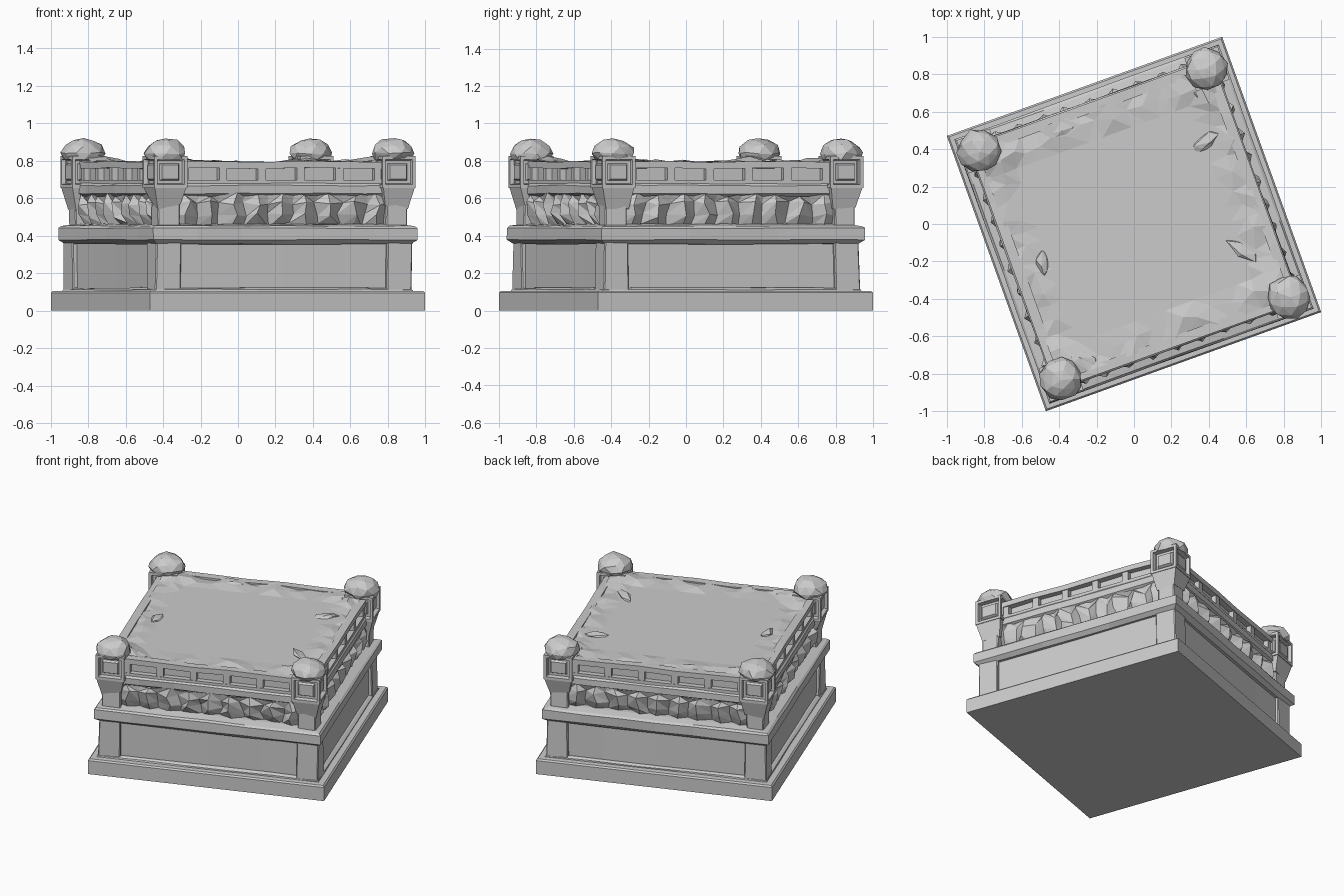
import bpy, bmesh, math, random
from mathutils import Matrix, Vector

random.seed(7)
TURN = Matrix.Rotation(math.radians(19.8), 4, 'Z')

if "Cube" in bpy.data.objects:
    bpy.data.objects.remove(bpy.data.objects["Cube"])

stone = bpy.data.materials.new("pale grey stone")
stone.use_nodes = True
stone.diffuse_color = (0.6, 0.6, 0.6, 1)
stone.node_tree.nodes["Principled BSDF"].inputs["Base Color"].default_value = (0.6, 0.6, 0.6, 1)


def finish(bm, name):
    """Turn the part into the pedestal's diagonal stance and make it an object."""
    bmesh.ops.recalc_face_normals(bm, faces=bm.faces)
    bm.transform(TURN)
    mesh = bpy.data.meshes.new(name)
    bm.to_mesh(mesh)
    bm.free()
    mesh.materials.append(stone)
    obj = bpy.data.objects.new(name, mesh)
    bpy.context.collection.objects.link(obj)
    return obj


def wobble(amount):
    return random.uniform(-amount, amount)


def course(name, profile, cuts=1, wear=0.0):
    """Square stone course lofted through (half width, height) steps."""
    bm = bmesh.new()
    rings = []
    for half, z in profile:
        ring = []
        for side in range(4):
            spin = Matrix.Rotation(side * math.pi / 2, 3, 'Z')
            for i in range(cuts):
                x = -half + 2 * half * i / cuts
                ring.append(bm.verts.new(spin @ Vector((x, -half + random.uniform(0, wear), z + wobble(wear / 2)))))
        rings.append(ring)
    count = 4 * cuts
    for low, high in zip(rings, rings[1:]):
        for i in range(count):
            j = (i + 1) % count
            bm.faces.new((low[i], low[j], high[j], high[i]))
    bm.faces.new(rings[0])
    bm.faces.new(rings[-1])
    return finish(bm, name)


def add_box(bm, x0, x1, y0, y1, z0, z1, spin=Matrix()):
    size = Matrix.Diagonal((x1 - x0, y1 - y0, z1 - z0, 1))
    place = Matrix.Translation(((x0 + x1) / 2, (y0 + y1) / 2, (z0 + z1) / 2))
    return bmesh.ops.create_cube(bm, size=1, matrix=spin @ place @ size)["verts"]


def sides():
    return [Matrix.Rotation(i * math.pi / 2, 4, 'Z') for i in range(4)]


# Stacked courses
course("plinth", [(0.781, 0), (0.781, 0.095), (0.772, 0.105)])
course("base_moulding", [(0.735, 0.1), (0.732, 0.112), (0.715, 0.122)], 5, 0.006)
course("body", [(0.705, 0.1), (0.705, 0.38)], 4, 0.006)
course("middle_band", [(0.722, 0.355), (0.75, 0.378), (0.75, 0.44), (0.738, 0.452), (0.68, 0.462)], 6, 0.005)
course("frieze_core", [(0.645, 0.44), (0.645, 0.64)])
course("upper_band", [(0.67, 0.608), (0.7, 0.625), (0.7, 0.668), (0.685, 0.684)], 6, 0.005)
course("railing_core", [(0.65, 0.66), (0.65, 0.772)])

# Corner piers, with narrower blocks beside the frieze
for name, reach, width, z0, z1 in (("lower_corner_piers", 0.726, 0.14, 0.1, 0.37),
                                   ("upper_corner_piers", 0.708, 0.12, 0.45, 0.64)):
    bm = bmesh.new()
    for spin in sides():
        for v in add_box(bm, reach - width, reach, -reach, width - reach, z0, z1, spin):
            v.co += Vector((wobble(0.005), wobble(0.005), 0))
    bmesh.ops.bevel(bm, geom=bm.edges[:], offset=0.006, segments=1, affect='EDGES')
    finish(bm, name)

# Carved petal frieze: faceted ridges and valleys
bm = bmesh.new()
petals = 9
for spin in sides():
    rows = []
    for z, ridge, valley in ((0.62, 0.692, 0.685), (0.575, 0.715, 0.675),
                             (0.51, 0.71, 0.66), (0.455, 0.675, 0.645)):
        row = []
        for i in range(2 * petals + 1):
            x = -0.61 + 1.22 * i / (2 * petals) + wobble(0.018)
            y = (ridge if i % 2 else valley) + wobble(0.008)
            row.append(bm.verts.new(spin @ Vector((x, -y, z + wobble(0.012)))))
        rows.append(row)
    for high, low in zip(rows, rows[1:]):
        for i in range(2 * petals):
            a, b, c, d = low[i], low[i + 1], high[i + 1], high[i]
            if i % 2:
                bm.faces.new((a, b, d))
                bm.faces.new((b, c, d))
            else:
                bm.faces.new((a, b, c))
                bm.faces.new((a, c, d))
finish(bm, "petal_frieze")

# Railing: worn cap bars and short balusters framing sunken openings
bm = bmesh.new()
for spin in sides():
    for i in range(5):
        x = -0.6 + 0.24 * i
        for v in add_box(bm, x, x + 0.24, -0.69, -0.635, 0.76, 0.796, spin):
            v.co.z += 0.004 * math.sin(v.co.x * 17 + v.co.y * 9)
    for i in range(6):
        x = -0.55 + 0.22 * i
        add_box(bm, x - 0.022, x + 0.022, -0.684, -0.64, 0.67, 0.77, spin)
    add_box(bm, -0.6, 0.6, -0.687, -0.64, 0.67, 0.698, spin)
finish(bm, "railing")

# Corner posts with framed square recesses and broken lower ends
bm = bmesh.new()
for spin in sides():
    verts = add_box(bm, 0.553, 0.741, -0.741, -0.553, 0.655, 0.825, spin)
    faces = [f for f in {f for v in verts for f in v.link_faces} if abs(f.normal.z) < 0.5]
    for thickness, depth in ((0.026, 0), (0.007, -0.028), (0.022, 0), (0.012, 0.016)):
        bmesh.ops.inset_individual(bm, faces=faces, thickness=thickness, depth=depth)
    foot = add_box(bm, 0.56, 0.737, -0.737, -0.56, 0.56, 0.655, spin)
    centre = spin @ Vector((0.635, -0.635, 0))
    for v in foot:
        if v.co.z < 0.6:
            v.co.x = centre.x + (v.co.x - centre.x) * 0.72
            v.co.y = centre.y + (v.co.y - centre.y) * 0.72
            v.co.z += wobble(0.03)
finish(bm, "corner_posts")

# Faceted domes on the posts
bm = bmesh.new()
for spin in sides():
    place = spin @ Matrix.Translation((0.647, -0.647, 0.84)) @ Matrix.Diagonal((0.115, 0.115, 0.08, 1))
    dome = bmesh.ops.create_icosphere(bm, subdivisions=2, radius=1, matrix=place)["verts"]
    for v in dome:
        v.co += Vector((wobble(0.008), wobble(0.008), wobble(0.006)))
        v.co.z = max(v.co.z, 0.805)
finish(bm, "post_domes")

# Deck: level middle, ragged rim that climbs towards the corners
bm = bmesh.new()
bmesh.ops.create_grid(bm, x_segments=16, y_segments=16, size=0.655)
for v in bm.verts:
    edge = max(abs(v.co.x), abs(v.co.y))
    corner = min(abs(v.co.x), abs(v.co.y))
    v.co.z = 0.787
    if edge > 0.54:
        v.co.z += 0.035 * max(0, corner - 0.42) / 0.2
        if edge < 0.64:
            v.co += Vector((wobble(0.025), wobble(0.025), random.uniform(-0.002, 0.022)))
        else:
            v.co.z += random.uniform(-0.01, 0.016)
bmesh.ops.triangulate(bm, faces=[f for f in bm.faces if max(v.co.z for v in f.verts) > 0.788])
bmesh.ops.dissolve_limit(bm, angle_limit=0.01, verts=bm.verts[:], edges=bm.edges[:])
finish(bm, "deck")

# Rubble lying along the deck edge
bm = bmesh.new()
for x, y, size, angle in ((0.52, 0.28, 0.09, 0.4), (0.5, -0.33, 0.1, 2.4), (-0.53, -0.03, 0.08, 1.3),
                          (-0.2, 0.6, 0.1, 0.1), (-0.5, -0.57, 0.1, 2.6), (0.55, 0.55, 0.08, 1.6)):
    place = (Matrix.Translation((x, y, 0.787)) @ Matrix.Rotation(angle, 4, 'Z')
             @ Matrix.Diagonal((size, size * 0.4, 0.022, 1)))
    for v in bmesh.ops.create_icosphere(bm, subdivisions=1, radius=1, matrix=place)["verts"]:
        v.co += Vector((wobble(0.02), wobble(0.02), 0))
finish(bm, "rubble")
